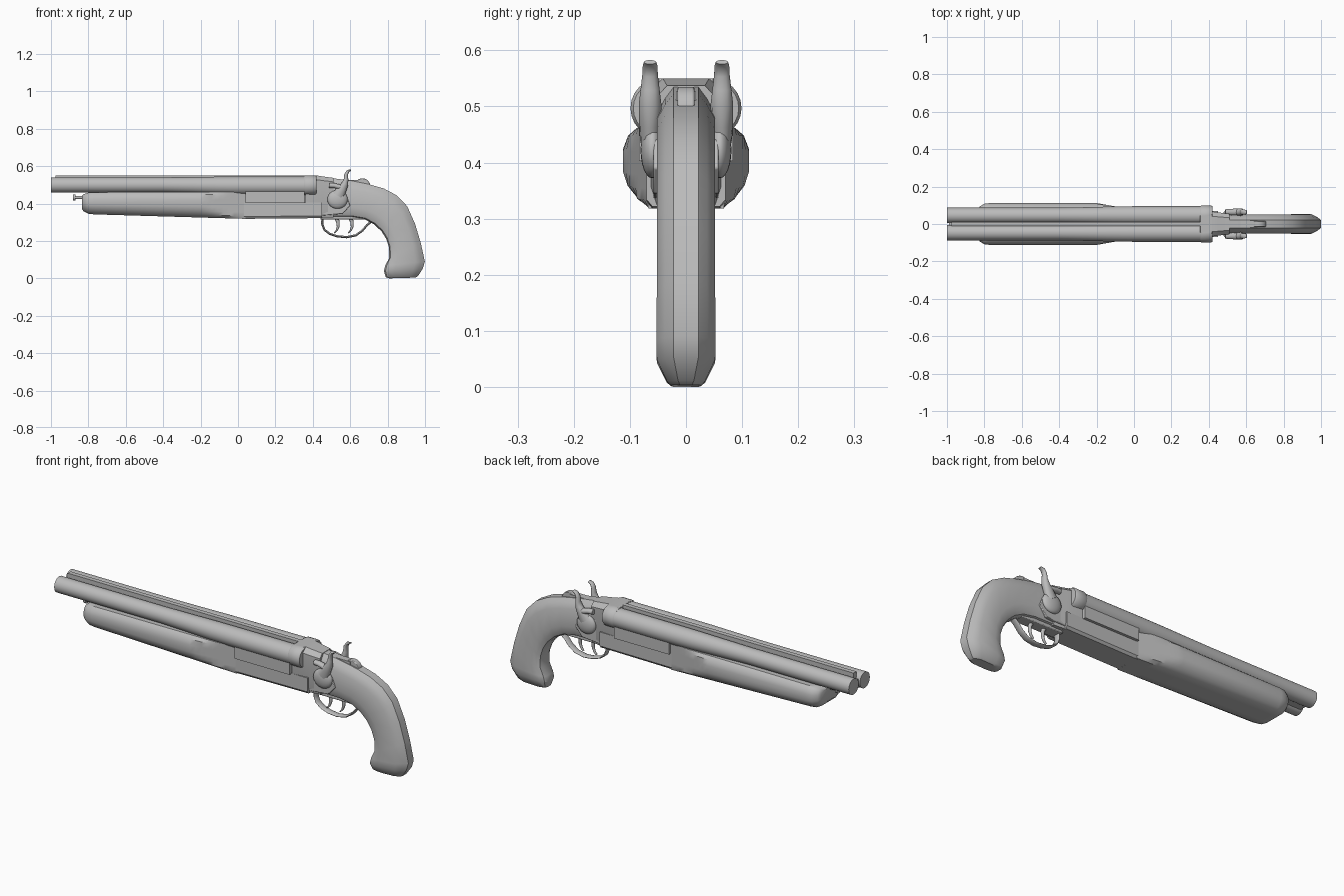
import bpy, bmesh, math
from mathutils import Vector

if "Cube" in bpy.data.objects:
    bpy.data.objects.remove(bpy.data.objects["Cube"])

grey = bpy.data.materials.new("plain_grey")
grey.diffuse_color = (0.5, 0.5, 0.5, 1)
grey.use_nodes = True
grey.node_tree.nodes["Principled BSDF"].inputs["Base Color"].default_value = grey.diffuse_color


def finish(name, bm, angle=35, bevel=0):
    bmesh.ops.recalc_face_normals(bm, faces=bm.faces[:])
    me = bpy.data.meshes.new(name)
    bm.to_mesh(me)
    bm.free()
    me.materials.append(grey)
    ob = bpy.data.objects.new(name, me)
    bpy.context.collection.objects.link(ob)
    if bevel:
        mod = ob.modifiers.new("bevel", "BEVEL")
        mod.width = bevel
        mod.segments = 2
    bpy.ops.object.select_all(action="DESELECT")
    ob.select_set(True)
    bpy.context.view_layer.objects.active = ob
    bpy.ops.object.shade_smooth_by_angle(angle=math.radians(angle))
    return ob


def ring(n):
    """Unit circle: u in -1..1 across y, v in 0..1 from bottom to top."""
    return [(math.cos(2 * math.pi * i / n), 0.5 + 0.5 * math.sin(2 * math.pi * i / n)) for i in range(n)]


def half(points):
    """Mirror a right-hand half section, listed from top to bottom."""
    return points + [(-u, v) for u, v in reversed(points)]


def loft(name, shape, sections, y=0, angle=35):
    """Sections: (top_x, top_z, bottom_x, bottom_z, half_width, optional width limit)."""
    bm = bmesh.new()
    rows = []
    for s in sections:
        limit = s[5] if len(s) > 5 else 9
        row = []
        for u, v in shape:
            w = max(-limit, min(limit, u * s[4]))
            row.append(bm.verts.new((s[2] + (s[0] - s[2]) * v, y + w, s[3] + (s[1] - s[3]) * v)))
        rows.append(row)
    n = len(shape)
    for a, b in zip(rows, rows[1:]):
        for i in range(n):
            j = (i + 1) % n
            bm.faces.new((a[i], a[j], b[j], b[i]))
    bm.faces.new(rows[0])
    bm.faces.new(rows[-1])
    return finish(name, bm, angle)


def tube(name, path, y=0, n=12):
    """Path: (x, z, radius in the xz plane, half width in y)."""
    secs = []
    for i, (x, z, r, w) in enumerate(path):
        a, b = path[max(i - 1, 0)], path[min(i + 1, len(path) - 1)]
        d = Vector((b[0] - a[0], b[1] - a[1])).normalized()
        secs.append((x - d.y * r, z + d.x * r, x + d.y * r, z - d.x * r, w))
    return loft(name, ring(n), secs, y, 50)


def plate(name, outline, y0, y1, bevel=0):
    """Outline in xz pulled from y0 to y1."""
    bm = bmesh.new()
    a = [bm.verts.new((x, y0, z)) for x, z in outline]
    b = [bm.verts.new((x, y1, z)) for x, z in outline]
    for i in range(len(a)):
        j = (i + 1) % len(a)
        bm.faces.new((a[i], a[j], b[j], b[i]))
    bm.faces.new(a)
    bm.faces.new(b)
    return finish(name, bm, 35, bevel)


def box(name, x0, x1, w, z0, z1, bevel=0):
    return plate(name, [(x0, z0), (x1, z0), (x1, z1), (x0, z1)], -w, w, bevel)


# Barrels, breech collars and hammers, one of each per side
for side, s in (("left", -1), ("right", 1)):
    barrel = [(-1, .041), (-.4, .041), (-.25, .044), (-.1, .048), (.0, .049), (.37, .049)]
    loft(side + "_barrel", ring(28),
         [(x, .54 + (r - .041) * .5, x, .54 + (r - .041) * .5 - 2 * r, r) for x, r in barrel], s * .046)
    loft(side + "_breech_collar", ring(24),
         [(x, .497 + r, x, .497 - r, r) for x, r in ((.352, .048), (.36, .053), (.412, .053), (.42, .048))],
         s * .046)
    bm = bmesh.new()
    bmesh.ops.create_uvsphere(bm, u_segments=20, v_segments=12, radius=1)
    for v in bm.verts:
        v.co = (.532 + v.co.x * .054, s * .06 + v.co.y * .021, .422 + v.co.z * .05)
    finish(side + "_hammer_body", bm, 50)
    tube(side + "_hammer_spur",
         [(.535, .44, .034, .018), (.555, .475, .026, .02), (.572, .505, .018, .02), (.578, .53, .012, .017),
          (.578, .555, .010, .014), (.588, .573, .008, .013), (.604, .579, .004, .011)], s * .064)
    tube(side + "_hammer_nose",
         [(.488, .497, .013, .014), (.515, .496, .013, .017), (.54, .489, .014, .018), (.57, .485, .016, .018)],
         s * .064)

# Sighting rib and web between the barrels
box("barrel_rib", -.975, .37, .012, .50, .55)
box("barrel_web", -.99, .37, .02, .47, .515)
box("barrel_lump", .04, .356, .084, .403, .495)
box("breech_bridge", .354, .42, .05, .40, .55, .004)

# Receiver with chamfered lower edges
rec = [(.62, 1), (1, .9), (1, .14), (.84, 0)]
loft("receiver", half([(1, 1), (1, .14), (.86, 0)]), [(.03, .406, .03, .318, .07), (.45, .406, .45, .322, .07)])
loft("receiver_rear", half(rec), [(.36, .55, .36, .33, .07), (.42, .55, .42, .325, .066),
                                  (.45, .545, .45, .325, .062), (.51, .537, .51, .326, .054)])
for s in (-1, 1):
    plate("side_lock", [(.44, .335), (.56, .345), (.6, .39), (.58, .44), (.53, .46), (.44, .45)],
          s * .04, s * .058, .003)

# Fore-end, with flat side cuts towards the receiver
fore = half([(.35, 1), (.78, 1), (.92, .9), (1, .7), (1, .42), (.93, .25), (.78, .1), (.6, 0), (.3, 0)])
secs = [(-.835, .44, -.835, .372, .075), (-.825, .45, -.825, .358, .094), (-.80, .458, -.80, .345, .108),
        (-.77, .46, -.77, .342, .112)]
for i in range(9):
    x = -.2 + i * .03
    zb = .342 - .024 * (x + .77) / .81
    secs.append((x, .462, x, zb, .112, .112 - .18 * (x + .2)))
loft("fore_end", fore, secs)

# Release pin ahead of the fore-end
for name, x0, x1, r in (("pin_rod", -.875, -.80, .008), ("pin_head", -.883, -.87, .016)):
    loft(name, ring(16), [(x, .432 + r, x, .432 - r, r) for x in (x0, x1)])

# Curved pistol grip with a flat back and chamfered edges
grip = half([(.42, 1), (.72, .9), (1, .76), (1, .28), (.93, .14), (.75, .04), (.42, 0)])
loft("grip", grip, [
    (.43, .542, .44, .326, .052), (.5, .536, .5, .326, .052), (.6, .523, .61, .326, .052),
    (.70, .503, .68, .314, .052), (.78, .48, .73, .287, .052), (.85, .443, .768, .25, .052),
    (.905, .385, .792, .212, .052), (.947, .29, .808, .165, .052), (.977, .19, .808, .108, .052),
    (.999, .09, .787, .068, .053), (.988, .052, .78, .04, .052), (.962, .012, .79, .006, .034),
    (.95, .004, .81, 0, .026)], angle=32)

# Thumb lever on the tang
plate("thumb_lever", [(.665 + .043 * math.cos(i * math.pi / 8), .493 + .042 * math.sin(i * math.pi / 8))
                      for i in range(16)], -.015, .015, .003)
box("tang", .42, .66, .018, .49, .527)

# Trigger guard and two triggers
tube("trigger_guard", [(.452, .328, .006, .018), (.45, .29, .006, .018), (.462, .26, .006, .018),
                       (.49, .238, .006, .018), (.53, .225, .006, .018), (.58, .22, .006, .018),
                       (.63, .23, .006, .018), (.665, .255, .006, .018), (.69, .285, .006, .018),
                       (.715, .305, .006, .018)])
box("trigger_plate", .44, .68, .03, .314, .335, .004)
for name, x in (("front_trigger", .525), ("rear_trigger", .60)):
    tube(name, [(x, .325, .012, .01), (x + .01, .30, .009, .009), (x + .01, .275, .007, .008),
                (x + .002, .255, .005, .007), (x - .01, .243, .003, .006)])
